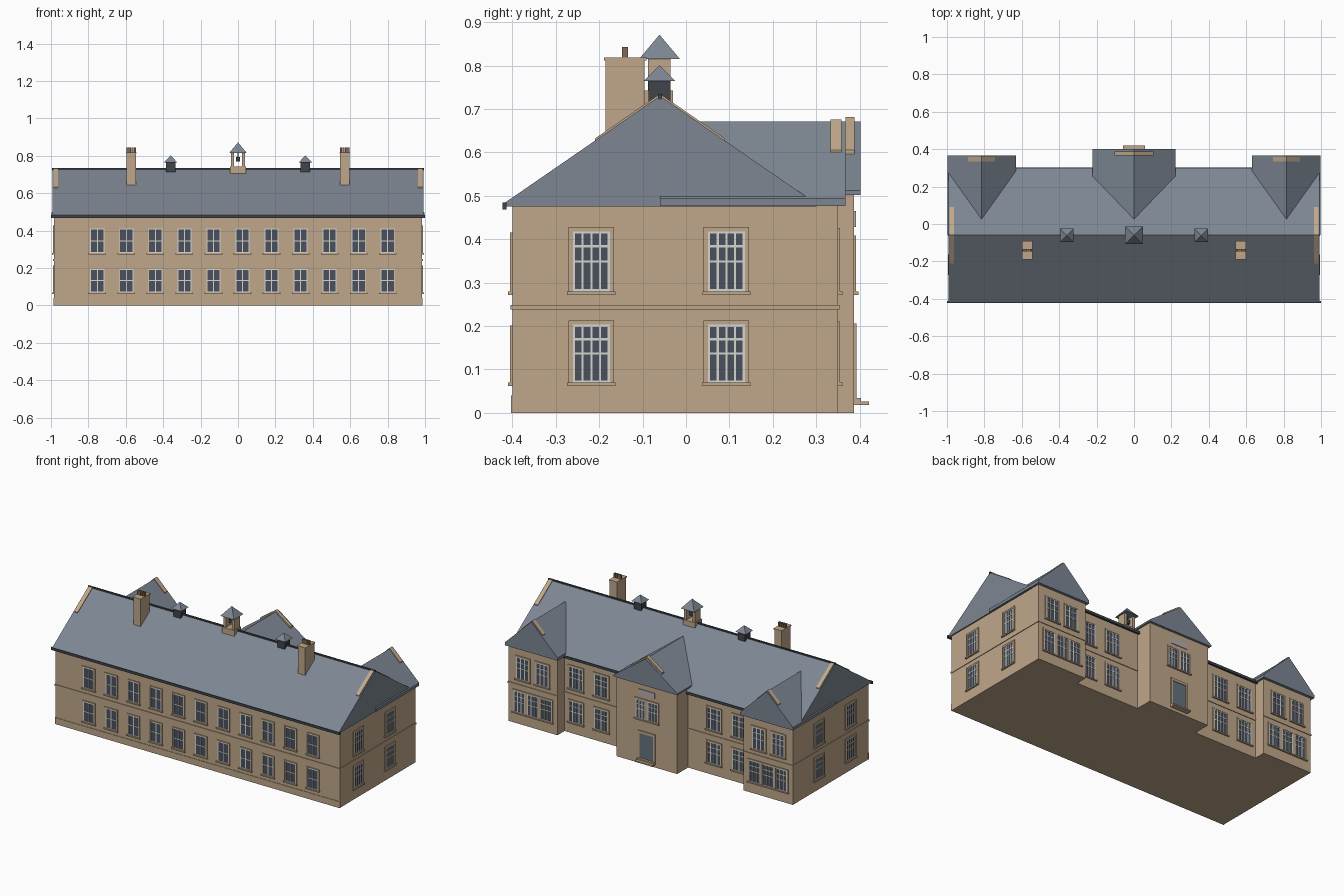
import bpy, bmesh
from mathutils import Vector

if "Cube" in bpy.data.objects:
    bpy.data.objects.remove(bpy.data.objects["Cube"])

COLOURS = {
    "sandstone": (0.53, 0.39, 0.255), "slate": (0.205, 0.24, 0.29),
    "dark_metal": (0.05, 0.058, 0.07), "glass": (0.068, 0.08, 0.11),
    "white_paint": (0.68, 0.68, 0.64), "door_blue": (0.13, 0.17, 0.21),
    "plaque_grey": (0.45, 0.43, 0.42), "pot_brown": (0.22, 0.14, 0.09),
}
MATS = {}
for name, c in COLOURS.items():
    MATS[name] = bpy.data.materials.new(name)
    MATS[name].diffuse_color = (*c, 1)

parts = {}  # part name -> (bmesh, material name)


def part(name, mat):
    return parts.setdefault(name, (bmesh.new(), mat))[0]


def prism(name, mat, profile, axis, a, b):
    """Extrude a 2D profile along an axis from a to b."""
    bm = part(name, mat)

    def place(p, t):
        return {"x": (t, p[0], p[1]), "y": (p[0], t, p[1]), "z": (p[0], p[1], t)}[axis]
    lo = [bm.verts.new(place(p, a)) for p in profile]
    hi = [bm.verts.new(place(p, b)) for p in profile]
    n = len(profile)
    bm.faces.new(lo)
    bm.faces.new(hi[::-1])
    for i in range(n):
        bm.faces.new((lo[i], hi[i], hi[(i + 1) % n], lo[(i + 1) % n]))


def box(name, mat, x0, x1, y0, y1, z0, z1):
    prism(name, mat, [(x0, y0), (x1, y0), (x1, y1), (x0, y1)], "z", z0, z1)


def pyramid(name, mat, x, y, r, z0, z1):
    bm = part(name, mat)
    base = [bm.verts.new((x + i * r, y + j * r, z0)) for i, j in ((-1, -1), (1, -1), (1, 1), (-1, 1))]
    top = bm.verts.new((x, y, z1))
    bm.faces.new(base)
    for i in range(4):
        bm.faces.new((base[i], base[(i + 1) % 4], top))


def gable(mid, half, bottom, eave, top):
    return [(mid - half, bottom), (mid + half, bottom), (mid + half, eave), (mid, top), (mid - half, eave)]


def chevron(mid, half, drop, top, t):
    return [(mid - half, top - drop - t), (mid, top - t), (mid + half, top - drop - t),
            (mid + half, top - drop), (mid, top), (mid - half, top - drop)]


def plate(name, mat, wall, u0, u1, z0, z1, depth):
    """Box standing proud of a wall; wall = (axis, sign, position)."""
    axis, s, pos = wall
    a, b = sorted((pos - s * 0.004, pos + s * depth))
    if axis == "y":
        box(name, mat, u0, u1, a, b, z0, z1)
    else:
        box(name, mat, a, b, u0, u1, z0, z1)


def window(side, wall, u, w, z0, z1, cols, rows, edge=0.01):
    h = w / 2
    s = side + "_window_"
    plate(s + "glass", "glass", wall, u - h, u + h, z0, z1, 0.001)
    # stone surround, lintel and sill
    for k in (-1, 1):
        a, b = sorted((u + k * h, u + k * (h + edge)))
        plate(s + "surrounds", "sandstone", wall, a, b, z0, z1, 0.005)
    plate(s + "surrounds", "sandstone", wall, u - h - edge, u + h + edge, z1, z1 + edge, 0.005)
    plate(s + "sills", "sandstone", wall, u - h - edge - 0.003, u + h + edge + 0.003, z0 - 0.008, z0, 0.01)
    # painted frame and glazing bars
    t = 0.0025
    for i in range(cols + 1):
        c = u - h + t + (w - 2 * t) * i / cols
        plate(s + "bars", "white_paint", wall, c - t, c + t, z0, z1, 0.003)
    for f in [0, 1] + rows:
        c = z0 + t + (z1 - z0 - 2 * t) * f
        plate(s + "bars", "white_paint", wall, u - h, u + h, c - t, c + t, 0.003)


FLOORS = ((0.07, 0.203), (0.28, 0.418))
FRONT = ("y", -1, -0.40)
BACK = ("y", 1, 0.28)
WING = ("y", 1, 0.35)
BAY = ("y", 1, 0.387)

# walls: main block with rear wings, and the taller entrance bay
prism("main_walls", "sandstone", [(-0.985, -0.40), (0.985, -0.40), (0.985, 0.35), (0.645, 0.35), (0.645, 0.28),
      (-0.645, 0.28), (-0.645, 0.35), (-0.985, 0.35)], "z", 0, 0.478)
box("entrance_bay", "sandstone", -0.21, 0.21, 0.2, 0.387, 0, 0.505)

# plinth and string courses
plate("plinth", "sandstone", FRONT, -0.987, 0.987, 0, 0.04, 0.003)
for wall, a, b in ((FRONT, -0.989, 0.989), (BACK, -0.645, 0.645), (WING, 0.642, 0.989), (WING, -0.989, -0.642),
                   (("x", 1, 0.985), -0.404, 0.354), (("x", -1, -0.985), -0.404, 0.354)):
    plate("string_course", "sandstone", wall, a, b, 0.238, 0.248, 0.004)

# roofs
prism("main_roof", "slate", gable(-0.06, 0.36, 0.475, 0.482, 0.73), "x", -0.993, 0.993)
prism("entrance_roof", "slate", gable(0, 0.222, 0.502, 0.512, 0.671), "y", -0.03, 0.402)
box("ridge_cap", "dark_metal", -0.995, 0.995, -0.065, -0.055, 0.722, 0.734)
for s in (-1, 1):
    prism("wing_roofs", "slate", gable(s * 0.815, 0.183, 0.476, 0.494, 0.671), "y", -0.06, 0.367)

# gutters
box("front_gutter", "dark_metal", -1, 1, -0.423, -0.413, 0.468, 0.484)
for s in (-1, 1):
    a, b = sorted((s * 0.21, s * 0.645))
    box("back_gutters", "dark_metal", a, b, 0.291, 0.301, 0.468, 0.484)

# stone copings at the tops of the gables
for s in (-1, 1):
    a, b = sorted((s * 0.963, s * 0.987))
    prism("main_copings", "sandstone", chevron(-0.06, 0.15, 0.1033, 0.735, 0.012), "x", a, b)
    prism("wing_copings", "sandstone", chevron(s * 0.815, 0.073, 0.0706, 0.676, 0.012), "y", 0.333, 0.358)
prism("entrance_coping", "sandstone", chevron(0, 0.105, 0.0752, 0.681, 0.016), "y", 0.367, 0.388)

# chimneys with rows of pots
for s in (-1, 1):
    x = s * 0.57
    box("chimneys", "sandstone", x - 0.025, x + 0.025, -0.185, -0.095, 0.6, 0.812)
    box("chimney_caps", "sandstone", x - 0.028, x + 0.028, -0.189, -0.091, 0.811, 0.818)
    for i in range(4):
        px = x - 0.0195 + i * 0.013
        box("chimney_pots", "pot_brown", px - 0.0055, px + 0.0055, -0.147, -0.133, 0.816, 0.843)

# roof ventilators
for x in (-0.36, 0.36):
    box("ventilators", "dark_metal", x - 0.025, x + 0.025, -0.086, -0.036, 0.68, 0.766)
    pyramid("ventilator_roofs", "slate", x, -0.061, 0.036, 0.764, 0.801)

# open bell turret
box("turret_base", "sandstone", -0.042, 0.042, -0.096, -0.03, 0.68, 0.742)
for s in (-1, 1):
    a, b = sorted((s * 0.021, s * 0.038))
    box("turret_sides", "sandstone", a, b, -0.088, -0.036, 0.74, 0.817)
box("bell", "dark_metal", -0.012, 0.012, -0.074, -0.05, 0.768, 0.793)
box("bell_hanger", "dark_metal", -0.002, 0.002, -0.064, -0.06, 0.792, 0.82)
pyramid("turret_roof", "slate", 0, -0.061, 0.047, 0.815, 0.871)

# windows
for z0, z1 in FLOORS:
    for i in range(11):
        window("front", FRONT, -0.752 + i * 0.1552, 0.076, z0, z1 - 0.008, 2, [0.5], 0.006)
    for s in (-1, 1):
        for y in (-0.218, 0.093):
            window("side", ("x", s, s * 0.985), y, 0.085, z0, z1, 4, [0.5, 0.76])
        for x in (0.39, 0.565):
            window("back", BACK, s * x, 0.095, z0, z1, 4, [0.5, 0.76], 0.008)
for s in (-1, 1):
    for x in (0.75, 0.885):
        window("wing", WING, s * x, 0.088, *FLOORS[1], 3, [0.5, 0.76], 0.008)
    for x in (0.722, 0.815, 0.908):
        window("wing", WING, s * x, 0.077, *FLOORS[0], 3, [0.5, 0.76], 0.008)
    window("entrance", BAY, s * 0.042, 0.068, 0.28, 0.4, 3, [0.5, 0.76], 0.008)

# door, surround, step and plaque
plate("door", "door_blue", BAY, -0.048, 0.048, 0.03, 0.19, 0.002)
for s in (-1, 1):
    a, b = sorted((s * 0.048, s * 0.06))
    plate("door_surround", "sandstone", BAY, a, b, 0.03, 0.19, 0.006)
plate("door_surround", "sandstone", BAY, -0.06, 0.06, 0.19, 0.206, 0.006)
plate("door_step", "sandstone", BAY, -0.06, 0.06, 0.018, 0.026, 0.034)
plate("door_step", "sandstone", BAY, -0.06, 0.06, 0.026, 0.034, 0.016)
plate("plaque", "plaque_grey", BAY, -0.055, 0.055, 0.428, 0.465, 0.004)

# turn the collected parts into objects
for name, (bm, mat) in parts.items():
    bmesh.ops.recalc_face_normals(bm, faces=bm.faces)
    mesh = bpy.data.meshes.new(name)
    bm.to_mesh(mesh)
    bm.free()
    mesh.materials.append(MATS[mat])
    bpy.context.collection.objects.link(bpy.data.objects.new(name, mesh))

for m in bpy.data.materials:
    if m.users and not m.is_grease_pencil:
        m.use_nodes = True
        m.node_tree.nodes["Principled BSDF"].inputs["Base Color"].default_value = m.diffuse_color
